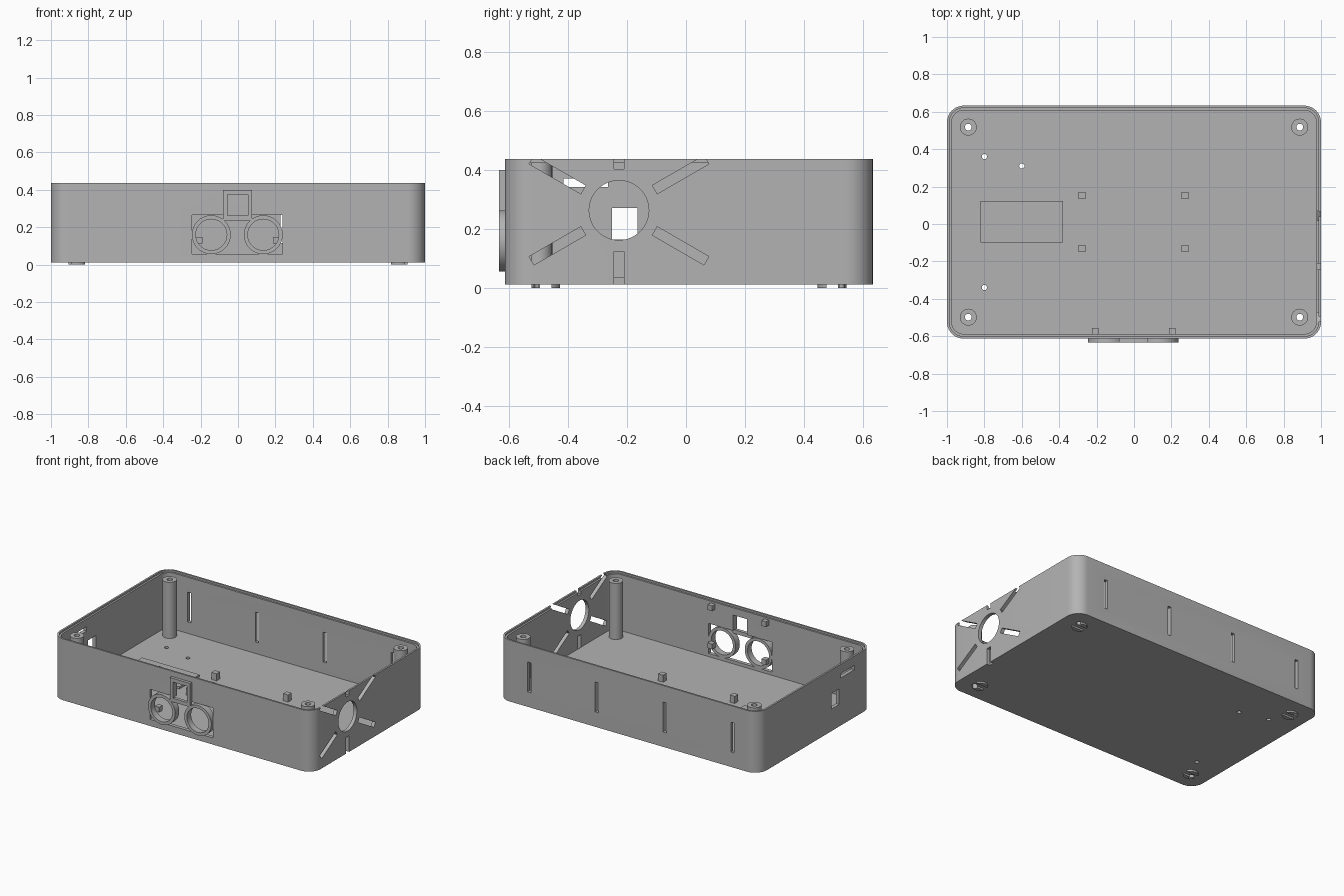
import bpy, bmesh, math
from mathutils import Matrix, Vector

cube = bpy.data.objects.get("Cube")
if cube:
    bpy.data.objects.remove(cube, do_unlink=True)

GREY = (0.45, 0.45, 0.45, 1)
plastic = bpy.data.materials.new("grey_plastic")
plastic.use_nodes = True
plastic.diffuse_color = GREY
plastic.node_tree.nodes["Principled BSDF"].inputs["Base Color"].default_value = GREY

MID_Y = 0.01             # box centre in depth
HALF_X, HALF_Y = 1.0, 0.623
BASE, FLOOR, STEP, TOP = 0.012, 0.036, 0.425, 0.437
WALL = 0.025


def finish(name, bm):
    bmesh.ops.recalc_face_normals(bm, faces=bm.faces)
    mesh = bpy.data.meshes.new(name)
    bm.to_mesh(mesh)
    bm.free()
    mesh.materials.append(plastic)
    ob = bpy.data.objects.new(name, mesh)
    bpy.context.scene.collection.objects.link(ob)
    return ob


def activate(ob):
    bpy.ops.object.select_all(action='DESELECT')
    ob.select_set(True)
    bpy.context.view_layer.objects.active = ob


def smooth(ob):
    activate(ob)
    bpy.ops.object.shade_smooth_by_angle(angle=math.radians(35))


def box(name, lo, hi, spin=None):
    """Box between two corners, optionally turned about the x axis at its centre."""
    lo, hi = Vector(lo), Vector(hi)
    turn = Matrix.Rotation(spin or 0, 4, 'X')
    bm = bmesh.new()
    bmesh.ops.create_cube(bm, size=1, matrix=Matrix.Translation((lo + hi) / 2) @ turn
                          @ Matrix.Diagonal((*(hi - lo), 1)))
    return finish(name, bm)


def rod(name, centre, radius, length, axis='Z', sides=48):
    turn = {'X': Matrix.Rotation(math.pi / 2, 4, 'Y'),
            'Y': Matrix.Rotation(math.pi / 2, 4, 'X'), 'Z': Matrix()}[axis]
    bm = bmesh.new()
    bmesh.ops.create_cone(bm, cap_ends=True, segments=sides, radius1=radius, radius2=radius,
                          depth=length, matrix=Matrix.Translation(centre) @ turn)
    return finish(name, bm)


def rounded_prism(name, inset, z0, z1, corner=0.09, steps=10):
    """Upright slab with the rounded outline of the box, pulled in by inset."""
    r = corner - inset
    bm = bmesh.new()
    loop = []
    for quarter, (sx, sy) in enumerate([(1, 1), (-1, 1), (-1, -1), (1, -1)]):
        for i in range(steps + 1):
            a = (quarter + i / steps) * math.pi / 2
            loop.append(bm.verts.new((sx * (HALF_X - corner) + r * math.cos(a),
                                      MID_Y + sy * (HALF_Y - corner) + r * math.sin(a), z0)))
    face = bm.faces.new(loop)
    made = bmesh.ops.extrude_face_region(bm, geom=[face])
    bmesh.ops.translate(bm, vec=(0, 0, z1 - z0),
                        verts=[v for v in made["geom"] if isinstance(v, bmesh.types.BMVert)])
    return finish(name, bm)


def cut(ob, cutter):
    mod = ob.modifiers.new("cut", 'BOOLEAN')
    mod.operation = 'DIFFERENCE'
    mod.solver = 'EXACT'
    mod.object = cutter
    activate(ob)
    bpy.ops.object.modifier_apply(modifier=mod.name)
    bpy.data.objects.remove(cutter, do_unlink=True)


# Open tray with a stepped rim
tray = rounded_prism("tray", 0, BASE, TOP)
cut(tray, rounded_prism("cavity", WALL, FLOOR, 0.6))
cut(tray, rounded_prism("rim_step", WALL / 2, STEP, 0.6))

# Fan opening and six radial vents in the right-hand wall
FAN_Y, FAN_Z = -0.227, 0.264
cut(tray, rod("fan_hole", (1, FAN_Y, FAN_Z), 0.101, 0.1, 'X', 64))
for k in range(6):
    a = math.radians(30 + 60 * k)
    r = 0.241
    c = Vector((1, FAN_Y + r * math.cos(a), FAN_Z + r * math.sin(a)))
    half = Vector((WALL, 0.101, 0.0165))
    cut(tray, box("vent", c - half, c + half, a))

# Openings in the opposite wall
cut(tray, box("port", (-1.1, -0.25, 0.165), (-0.95, -0.165, 0.272)))
cut(tray, box("card_slot", (-1.1, -0.415, 0.342), (-0.95, -0.265, 0.372)))

# Vertical slots in the back wall
for x in (-0.80, -0.28, 0.24, 0.76):
    cut(tray, box("back_slot", (x - 0.013, 0.55, 0.115), (x + 0.013, 0.7, 0.322)))

# Sensor window and square window in the front wall
cut(tray, box("sensor_window", (-0.246, -0.7, 0.058), (0.238, -0.55, 0.266)))
cut(tray, box("square_window", (-0.055, -0.7, 0.25), (0.053, -0.55, 0.374)))

# Small holes in the floor
for x, y in ((-0.8, 0.36), (-0.6, 0.31), (-0.8, -0.34)):
    cut(tray, rod("floor_hole", (x, y, 0.02), 0.014, 0.1, sides=24))

# Screw posts and slotted feet in the corners
for sx in (-1, 1):
    for sy in (-1, 1):
        x, y = sx * 0.886, MID_Y + sy * 0.508
        fx, fy = sx * 0.862, MID_Y + sy * 0.485
        post = rod("screw_post", (x, y, (FLOOR + STEP) / 2 - 0.002), 0.045, STEP - FLOOR + 0.004)
        foot = rod("foot", (fx, fy, 0.0065), 0.049, 0.013)
        cut(foot, box("foot_slot", (fx - 0.1, fy - 0.019, -0.1), (fx + 0.1, fy + 0.019, 0.1)))
        for ob in (post, tray, foot):
            cut(ob, rod("screw_hole", (x, y, 0.2), 0.018, 0.6, sides=24))
        smooth(post)
        smooth(foot)
smooth(tray)

# Round sensor bezels
for x in (-0.143, 0.135):
    ring = rod("sensor_ring", (x, -0.6105, 0.16), 0.104, 0.045, 'Y', 64)
    cut(ring, rod("ring_hole", (x, -0.6, 0.16), 0.083, 0.2, 'Y', 64))
    smooth(ring)

# Square bezel above the rings
frame = box("square_bezel", (-0.08, -0.633, 0.236), (0.075, -0.61, 0.4))
cut(frame, box("bezel_hole", (-0.055, -0.7, 0.262), (0.053, -0.5, 0.374)))

# Mounting pegs behind the front wall
for x in (-0.207, 0.205):
    for z in (0.13, 0.395):
        box("wall_peg", (x - 0.017, -0.592, z - 0.018), (x + 0.017, -0.555, z + 0.018))

# Board supports and raised pad on the floor
for x in (-0.277, 0.272):
    for y in (-0.13, 0.152):
        box("floor_peg", (x - 0.019, y - 0.019, FLOOR - 0.005), (x + 0.019, y + 0.019, 0.085))
box("battery_pad", (-0.822, -0.1, FLOOR - 0.005), (-0.38, 0.123, FLOOR + 0.015))
